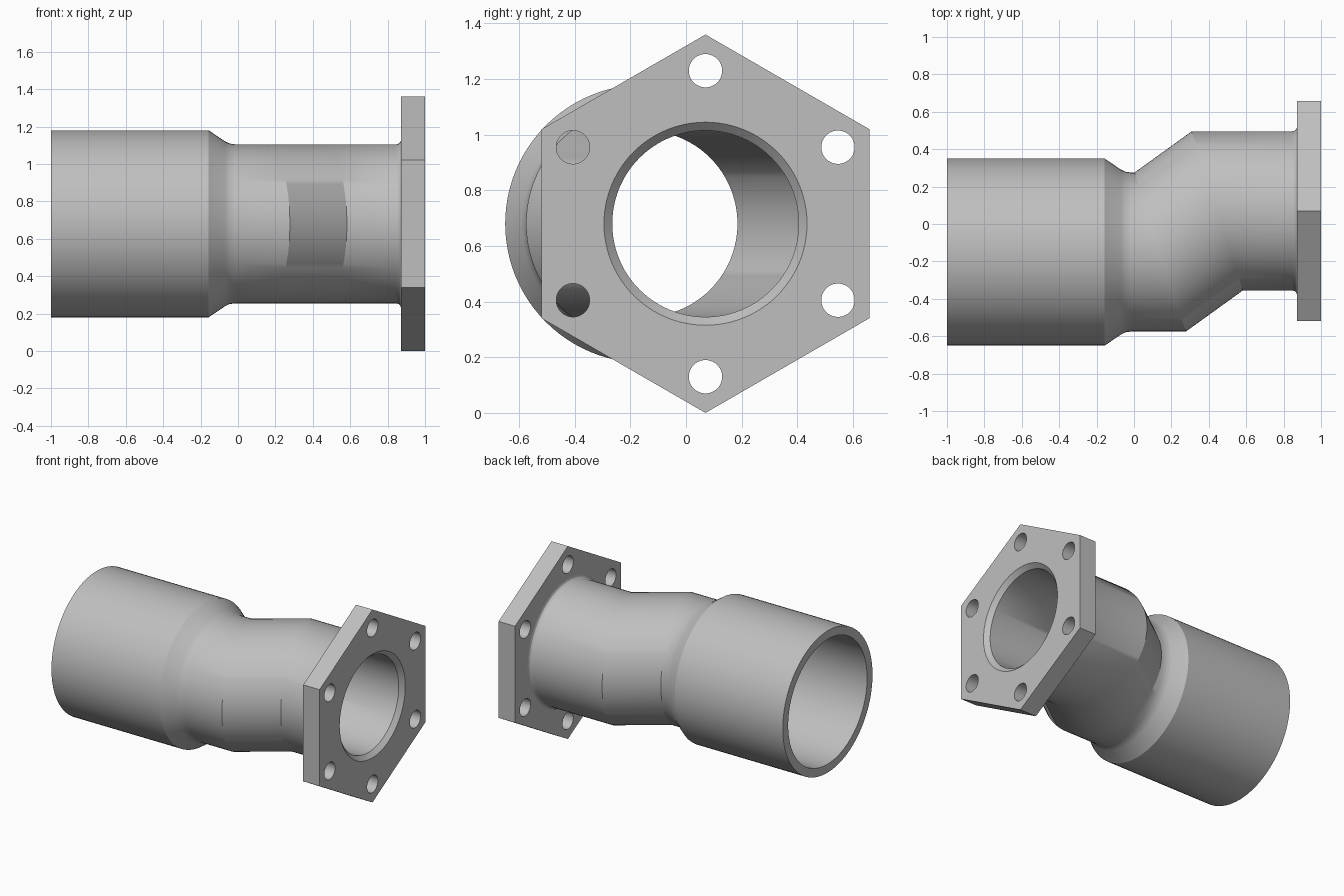
import bpy, bmesh, math

default = bpy.data.objects.get("Cube")
if default:
    bpy.data.objects.remove(default, do_unlink=True)

SEGMENTS = 96
AXIS_Z = 0.68
INLET_Y, OUTLET_Y = -0.15, 0.07
PIPE_R, BORE_R = 0.425, 0.335
KINK_A, KINK_B = 0.14, 0.445          # axis positions of the two mitre joints
MITRE = math.tan(math.atan2(OUTLET_Y - INLET_Y, KINK_B - KINK_A) / 2)

steel = bpy.data.materials.new("light grey steel")
steel.use_nodes = True
colour = (0.52, 0.52, 0.52, 1)
steel.diffuse_color = colour
steel.node_tree.nodes["Principled BSDF"].inputs["Base Color"].default_value = colour


def finish(bm, name):
    """Turn a bmesh into a smooth-shaded object with crisp edges."""
    bmesh.ops.recalc_face_normals(bm, faces=bm.faces[:])
    mesh = bpy.data.meshes.new(name)
    bm.to_mesh(mesh)
    bm.free()
    mesh.materials.append(steel)
    obj = bpy.data.objects.new(name, mesh)
    bpy.context.collection.objects.link(obj)
    bpy.ops.object.select_all(action="DESELECT")
    obj.select_set(True)
    bpy.context.view_layer.objects.active = obj
    bpy.ops.object.shade_smooth_by_angle(angle=math.radians(30))
    return obj


def ring(bm, x, y, z, radius, count=SEGMENTS, tilt=0.0):
    """Ring of vertices round the x direction, optionally sheared to a mitre."""
    verts = []
    for i in range(count):
        a = 2 * math.pi * i / count + math.pi / 2
        dy, dz = radius * math.cos(a), radius * math.sin(a)
        verts.append(bm.verts.new((x - tilt * dy, y + dy, z + dz)))
    return verts


# Pipe body: outside sections from socket to flange, then the bore back again
outside = [(-1, 0.5), (-0.157, 0.5), (-0.07, 0.441), (-0.045, 0.429), (-0.015, PIPE_R),
           (KINK_A, PIPE_R), (KINK_B, PIPE_R),
           (0.845, PIPE_R), (0.859, 0.429), (0.868, 0.437), (0.872, 0.45), (0.9, 0.45)]
inside = [(1, 0.365), (0.97, BORE_R), (KINK_B, BORE_R), (KINK_A, BORE_R),
          (-0.03, BORE_R), (-0.13, 0.44), (-1, 0.44)]

bm = bmesh.new()
rings = []
for x, r in outside + inside:
    y = INLET_Y if x <= KINK_A else OUTLET_Y
    tilt = MITRE if x in (KINK_A, KINK_B) else 0
    rings.append(ring(bm, x, y, AXIS_Z, r, tilt=tilt))
for a, b in zip(rings, rings[1:] + rings[:1]):
    for i in range(SEGMENTS):
        j = (i + 1) % SEGMENTS
        bm.faces.new((a[i], a[j], b[j], b[i]))
finish(bm, "offset_pipe")

# Hexagonal flange: outline with bore and bolt holes, filled and extruded
bm = bmesh.new()
loops = [ring(bm, 0.872, OUTLET_Y, AXIS_Z, 0.68, 6),
         ring(bm, 0.872, OUTLET_Y, AXIS_Z, 0.365)]
for k in range(6):
    a = math.pi / 2 + k * math.pi / 3
    loops.append(ring(bm, 0.872, OUTLET_Y + 0.55 * math.cos(a),
                      AXIS_Z + 0.55 * math.sin(a), 0.06, 40))
edges = [bm.edges.new((lp[i - 1], lp[i])) for lp in loops for i in range(len(lp))]
bmesh.ops.triangle_fill(bm, use_beauty=True, edges=edges, normal=(1, 0, 0))
result = bmesh.ops.extrude_face_region(bm, geom=bm.faces[:], use_keep_orig=True)
moved = [g for g in result["geom"] if isinstance(g, bmesh.types.BMVert)]
bmesh.ops.translate(bm, verts=moved, vec=(0.128, 0, 0))
finish(bm, "hexagonal_flange")
